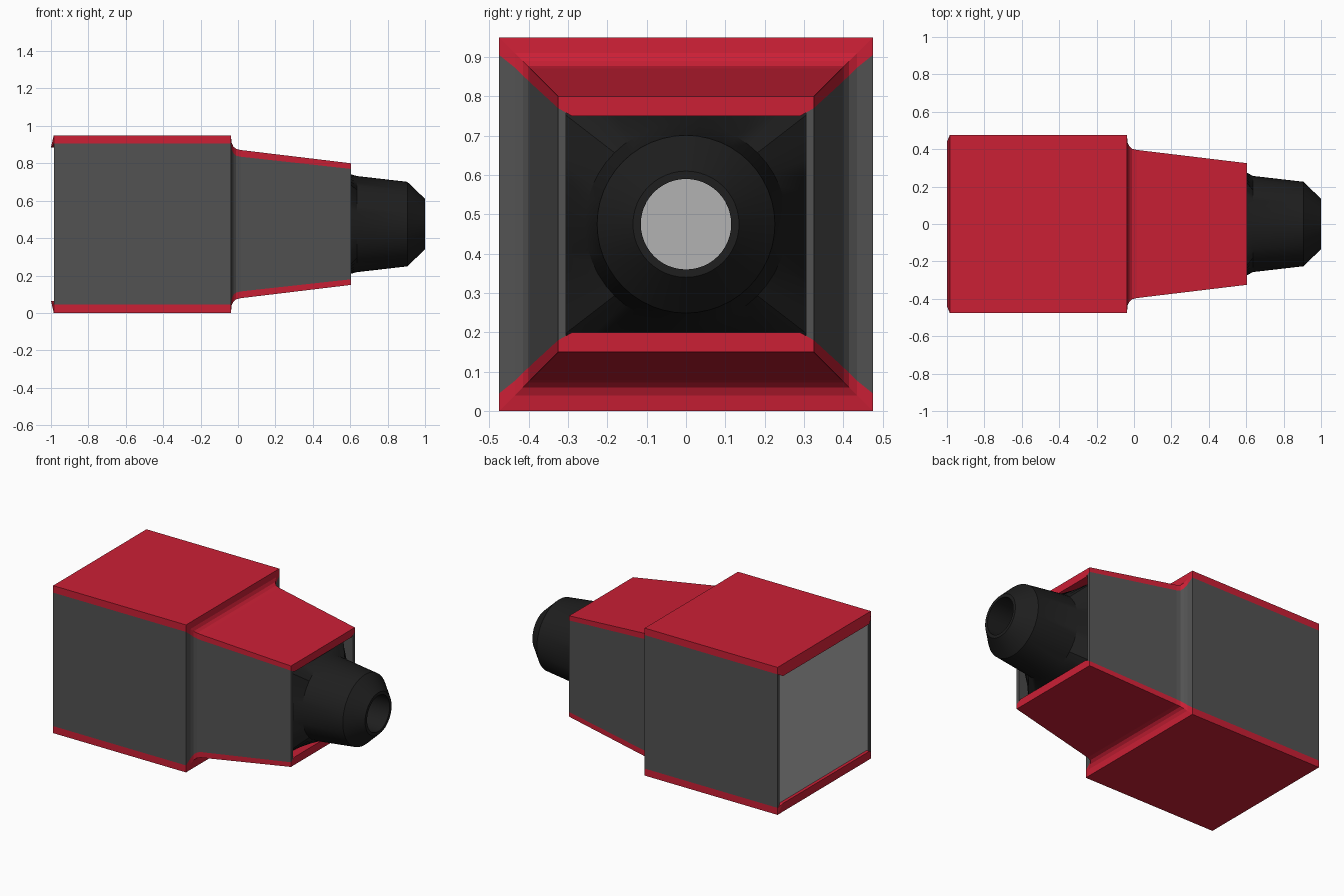
import bpy, bmesh, math

if "Cube" in bpy.data.objects:
    bpy.data.objects.remove(bpy.data.objects["Cube"])

CZ = 0.475  # height of the long axis


def material(name, rgb):
    m = bpy.data.materials.new(name)
    m.diffuse_color = (*rgb, 1)
    m.use_nodes = True
    m.node_tree.nodes["Principled BSDF"].inputs["Base Color"].default_value = m.diffuse_color
    return m


RED = material("red", (0.6, 0.014, 0.036))
DARK = material("dark_grey", (0.085, 0.085, 0.085))
LIGHT = material("light_grey", (0.45, 0.45, 0.45))
BLACK = material("black", (0.013, 0.013, 0.013))


def loft(name, rings, mat, caps=(), closed=False, smooth=False):
    """Skin a list of equal rings; caps are index tuples used on both end rings."""
    bm = bmesh.new()
    vs = [[bm.verts.new((x, y, z + CZ)) for x, y, z in r] for r in rings]
    n = len(vs[0])
    pairs = list(zip(vs, vs[1:])) + ([(vs[-1], vs[0])] if closed else [])
    for a, b in pairs:
        for i in range(n):
            j = (i + 1) % n
            bm.faces.new((a[i], a[j], b[j], b[i]))
    for cap in caps:
        for end in (vs[0], vs[-1]):
            bm.faces.new([end[i] for i in cap])
    bmesh.ops.recalc_face_normals(bm, faces=bm.faces)
    me = bpy.data.meshes.new(name)
    bm.to_mesh(me)
    bm.free()
    me.materials.append(mat)
    ob = bpy.data.objects.new(name, me)
    bpy.context.collection.objects.link(ob)
    if smooth:
        bpy.context.view_layer.objects.active = ob
        ob.select_set(True)
        bpy.ops.object.shade_smooth_by_angle(angle=math.radians(30))
        ob.select_set(False)
    return ob


# Housing stations along x: (x, outer half size, half height of colour seam)
stations = [(-0.985, 0.475, 0.43), (-0.038, 0.475, 0.43), (-0.034, 0.435, 0.398),
            (-0.025, 0.415, 0.378), (-0.010, 0.402, 0.366), (0.015, 0.396, 0.36),
            (0.605, 0.325, 0.295)]

for side, label in ((1, "top"), (-1, "bottom")):
    # Red shell panel, its inner edge reaching back past the housing
    rings = []
    for k, (x, h, s) in enumerate(stations):
        xi = -1.0 if k == 0 else x
        w, t = h - 0.035, s - 0.02
        rings.append([(x, -h, side * h), (x, h, side * h), (x, h, side * s),
                      (xi, w, side * t), (xi, -w, side * t), (x, -h, side * s)])
    loft(label + "_panel", rings, RED, caps=((0, 1, 3, 4), (1, 2, 3), (0, 4, 5)))

for side, label in ((-1, "front"), (1, "back")):
    # Dark grey side wall
    rings = [[(x, side * h, s), (x, side * h, -s),
              (x, side * (h - 0.02), -s + 0.01), (x, side * (h - 0.02), s - 0.01)]
             for x, h, s in stations]
    loft(label + "_side_wall", rings, DARK, caps=((0, 1, 2, 3),))

# Recessed end plate
loft("end_plate", [[(x, -0.46, -0.42), (x, 0.46, -0.42), (x, 0.46, 0.42), (x, -0.46, 0.42)]
                   for x in (-0.98, -0.95)], LIGHT, caps=((0, 1, 2, 3),))

# Black nozzle: rectangular base blending to a round, bored-out tip
N = 48
ANG = [2 * math.pi * i / N for i in range(N)]


def circle(x, r):
    return [(x, r * math.cos(a), r * math.sin(a)) for a in ANG]


def rectangle(x, w, h):
    ring = []
    for a in ANG:
        c, s = math.cos(a), math.sin(a)
        m = max(abs(c), abs(s))
        ring.append((x, w * c / m, h * s / m))
    return ring


nozzle = [rectangle(0.40, 0.335, 0.305), rectangle(0.52, 0.322, 0.29),
          circle(0.635, 0.257), circle(0.905, 0.226), circle(1.0, 0.135),
          circle(1.0, 0.115), circle(0.40, 0.115)]
loft("nozzle", nozzle, BLACK, closed=True, smooth=True)
